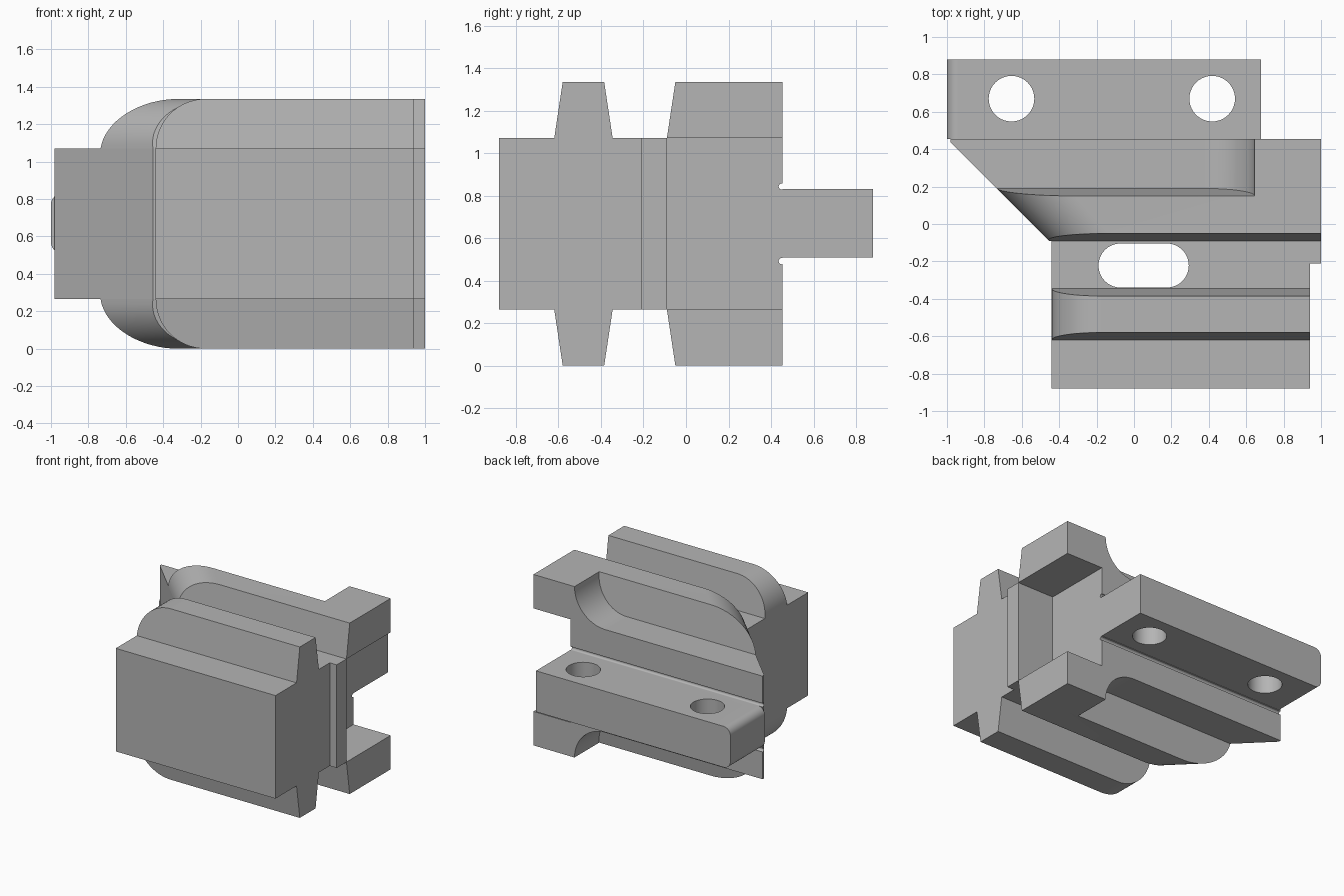
import bpy, bmesh
from math import pi, sin, cos, sqrt

cube = bpy.data.objects.get("Cube")
if cube:
    bpy.data.objects.remove(cube, do_unlink=True)

metal = bpy.data.materials.new("plain grey")
metal.use_nodes = True
GREY = (0.46, 0.46, 0.46, 1)
metal.diffuse_color = GREY
metal.node_tree.nodes["Principled BSDF"].inputs["Base Color"].default_value = GREY

HEIGHT = 1.335          # overall height
DECK = 1.07             # top of the core block
RIB = HEIGHT - DECK     # rib height and end radius
BACK = 0.455            # rear face of the body


def loft(name, ring_a, ring_b):
    """Closed solid between two matching rings of points."""
    bm = bmesh.new()
    a = [bm.verts.new(p) for p in ring_a]
    b = [bm.verts.new(p) for p in ring_b]
    bm.faces.new(a)
    bm.faces.new(b)
    for i in range(len(a)):
        j = (i + 1) % len(a)
        bm.faces.new((a[i], a[j], b[j], b[i]))
    bmesh.ops.recalc_face_normals(bm, faces=bm.faces)
    mesh = bpy.data.meshes.new(name)
    bm.to_mesh(mesh)
    bm.free()
    obj = bpy.data.objects.new(name, mesh)
    bpy.context.collection.objects.link(obj)
    mesh.materials.append(metal)
    return obj


def arc(cx, cy, rx, ry, start, end, steps=16):
    return [(cx + rx * cos(start + (end - start) * i / steps),
             cy + ry * sin(start + (end - start) * i / steps)) for i in range(steps + 1)]


def plan_prism(name, outline, z0, z1):
    return loft(name, [(x, y, z0) for x, y in outline], [(x, y, z1) for x, y in outline])


def activate(obj):
    bpy.ops.object.select_all(action='DESELECT')
    obj.select_set(True)
    bpy.context.view_layer.objects.active = obj


def cut(obj, cutter):
    mod = obj.modifiers.new("cut", 'BOOLEAN')
    mod.operation, mod.solver, mod.object = 'DIFFERENCE', 'EXACT', cutter
    activate(obj)
    bpy.ops.object.modifier_apply(modifier=mod.name)
    bpy.data.objects.remove(cutter, do_unlink=True)


def rib(name, outline, y_front, y_rear, skew, flip):
    """Side outline swept in y; both side walls are linear in height."""
    def ring(wall):
        points = []
        for x, h in outline:
            y = wall(h / RIB)
            z = DECK + h
            points.append((x - y if skew and x < 0 else x, y, HEIGHT - z if flip else z))
        return points
    return loft(name, ring(y_front), ring(y_rear))


parts = []

# Core block with slanted side, end recess and step
core = plan_prism("core_block", [
    (-0.44, -0.88), (0.94, -0.88), (0.94, -0.21), (1, -0.21), (1, -0.09),
    (0.68, -0.09), (0.68, BACK), (-0.98, BACK), (-0.98, 0.435),
    (-0.455, -0.09), (-0.44, -0.09)], HEIGHT - DECK, DECK)
parts.append(core)

# Rounded slot through the core
slot = arc(0.175, -0.222, 0.118, 0.118, -pi / 2, pi / 2) + \
    arc(-0.072, -0.222, 0.118, 0.118, pi / 2, 3 * pi / 2)
cut(core, plan_prism("slot_cutter", slot, -0.5, 2))

# Relief grooves above and below the tail
for z in (0.843, HEIGHT - 0.843):
    groove = arc(0.451, z, 0.015, 0.015, 0, 2 * pi)[:-1]
    cut(core, loft("groove_cutter", [(-1.2, y, w) for y, w in groove],
                   [(1.2, y, w) for y, w in groove]))

# Tail bar with rounded outer edges and two holes
r = 0.06
bar = [(0.68, 0.51), (0.68, 0.83)] + arc(-1 + r, 0.83 - r, r, r, pi / 2, pi) + \
    arc(-1 + r, 0.51 + r, r, r, pi, 3 * pi / 2)
tail = loft("tail_bar", [(x, BACK, z) for x, z in bar], [(x, 0.88, z) for x, z in bar])
for x in (-0.655, 0.418):
    cut(tail, plan_prism("hole_cutter", arc(x, 0.67, 0.122, 0.122, 0, 2 * pi, 40)[:-1], 0, 2))
parts.append(tail)

# Tapered ribs and rear arms, repeated on the top and the underside
taper = 0.04
wide = RIB * sqrt(2)
front_outline = arc(-0.44 + RIB, 0, RIB, RIB, pi, pi / 2) + [(0.94, RIB), (0.94, 0)]
rear_outline = arc(-0.545 + wide, 0, wide, RIB, pi, pi / 2) + [(1, RIB), (1, 0)]
arm_outline = arc(0.645 - RIB, RIB, RIB, RIB, -pi / 2, 0) + [(1, RIB), (1, 0)]
for side, flip in (("upper", False), ("lower", True)):
    parts.append(rib(side + "_front_rib", front_outline, lambda t: -0.62 + taper * t,
                     lambda t: -0.345 - taper * t, False, flip))
    parts.append(rib(side + "_rear_rib", rear_outline, lambda t: -0.09 + taper * t,
                     lambda t: 0.19 - taper * t, True, flip))
    parts.append(rib(side + "_rear_arm", arm_outline, lambda t: 0.19 - taper * t,
                     lambda t: BACK, False, flip))

for obj in parts:
    activate(obj)
    bpy.ops.object.shade_smooth_by_angle(angle=pi / 6)
